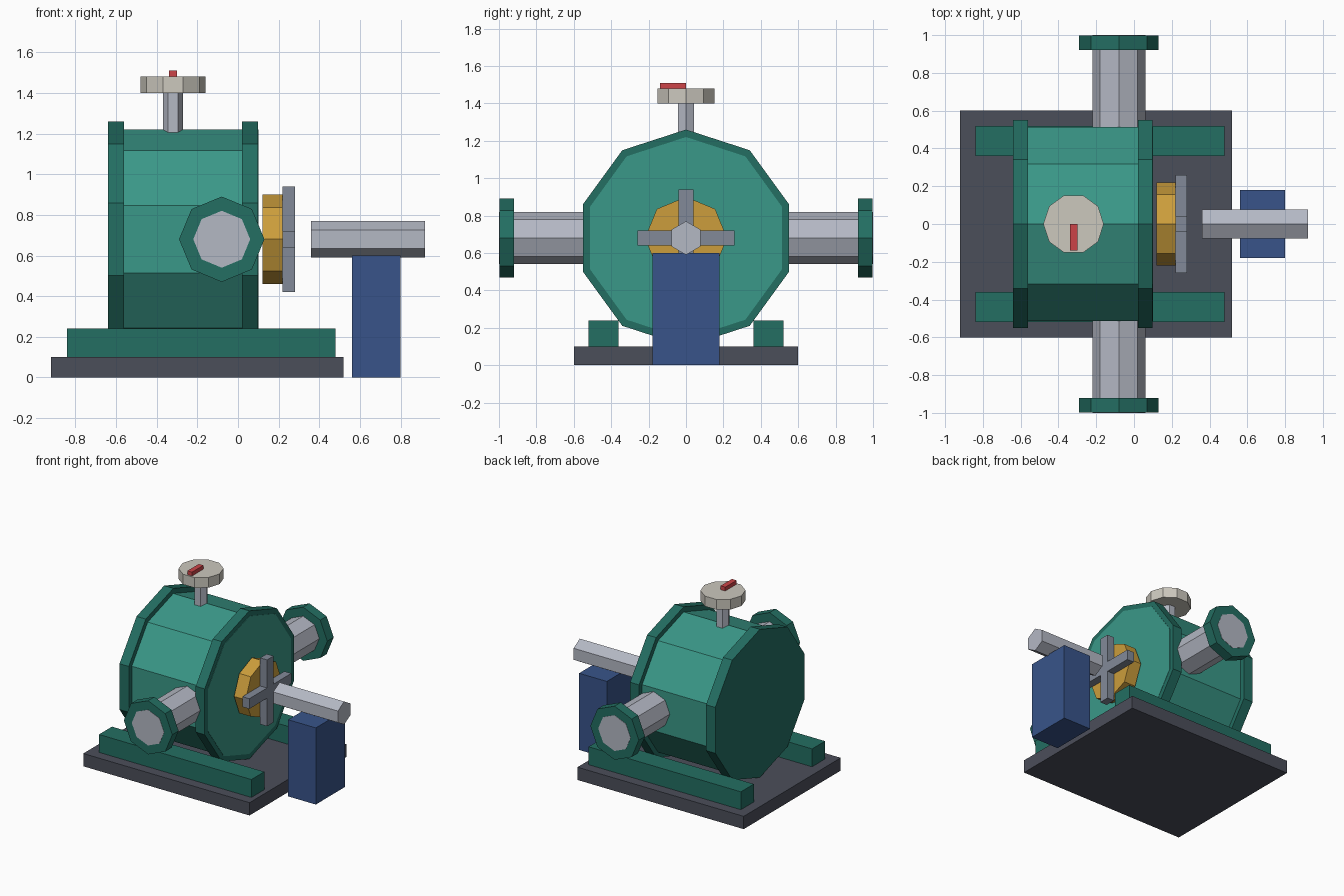
import bpy
import math

if "Cube" in bpy.data.objects:
    bpy.data.objects.remove(bpy.data.objects["Cube"])


def material(name, hex_code):
    """Flat material from an sRGB hex colour."""
    def lin(c):
        return c / 12.92 if c <= 0.04045 else ((c + 0.055) / 1.055) ** 2.4
    m = bpy.data.materials.new(name)
    rgb = [lin(int(hex_code[i:i + 2], 16) / 255) for i in (0, 2, 4)]
    m.diffuse_color = (*rgb, 1)
    m.use_nodes = True
    m.node_tree.nodes["Principled BSDF"].inputs["Base Color"].default_value = m.diffuse_color
    return m


CHARCOAL = material("charcoal", "4B4E5A")
DARK_GREEN = material("dark_green", "236E62")
TEAL = material("teal", "3A9888")
STEEL = material("steel", "B4B8C4")
GOLD = material("gold", "CC9E3C")
GREY = material("grey", "828A98")
BLUE = material("blue", "38548A")
RED = material("red", "CC4448")
IVORY = material("ivory", "CCC8BE")


def mesh_object(name, verts, faces, mat):
    me = bpy.data.meshes.new(name)
    me.from_pydata(verts, [], faces)
    me.materials.append(mat)
    ob = bpy.data.objects.new(name, me)
    bpy.context.collection.objects.link(ob)
    return ob


def box(name, x, y, z, mat):
    """Box from (min, max) ranges."""
    verts = [(a, b, c) for a in x for b in y for c in z]
    faces = [(0, 1, 3, 2), (4, 6, 7, 5), (0, 4, 5, 1),
             (2, 3, 7, 6), (0, 2, 6, 4), (1, 5, 7, 3)]
    return mesh_object(name, verts, faces, mat)


def prism(name, axis, n, r, span, centre, mat):
    """Regular prism along an axis; centre is (y,z), (z,x) or (x,y).
    One corner points up (or to +x for a vertical prism)."""
    k = "xyz".index(axis)
    phase = math.pi / 2 if axis == "x" else 0
    verts = []
    for h in span:
        for i in range(n):
            a = phase + 2 * math.pi * i / n
            p = [0, 0, 0]
            p[k] = h
            p[(k + 1) % 3] = centre[0] + r * math.cos(a)
            p[(k + 2) % 3] = centre[1] + r * math.sin(a)
            verts.append(p)
    faces = [tuple(reversed(range(n))), tuple(range(n, 2 * n))]
    faces += [(i, (i + 1) % n, n + (i + 1) % n, n + i) for i in range(n)]
    return mesh_object(name, verts, faces, mat)


AXIS_Z = 0.68  # height of the drum, pipe and shaft axes

# Base plate and the two mounting rails
box("base_plate", (-0.92, 0.52), (-0.6, 0.6), (0, 0.1), CHARCOAL)
for side, y in (("front", (-0.52, -0.36)), ("back", (0.36, 0.52))):
    box(side + "_rail", (-0.84, 0.48), y, (0.1, 0.24), DARK_GREEN)

# Ten-sided drum; its right end shows inside the flange
prism("drum", "x", 10, 0.54, (-0.6, 0.10), (0, AXIS_Z), TEAL)
prism("left_drum_flange", "x", 10, 0.58, (-0.64, -0.56), (0, AXIS_Z), DARK_GREEN)
prism("right_drum_flange", "x", 10, 0.58, (0.02, 0.098), (0, AXIS_Z), DARK_GREEN)

# Side pipes with end flanges
for side, s in (("front", -1), ("back", 1)):
    prism(side + "_pipe", "y", 8, 0.14, sorted((0.4 * s, 1.0 * s)), (AXIS_Z, -0.08), STEEL)
    prism(side + "_pipe_flange", "y", 8, 0.21, sorted((0.92 * s, 0.998 * s)),
          (AXIS_Z, -0.08), DARK_GREEN)

# Gauge on top: stem, dial and pointer
prism("gauge_stem", "z", 6, 0.05, (1.18, 1.4), (-0.32, 0), STEEL)
prism("gauge_dial", "z", 10, 0.16, (1.4, 1.48), (-0.32, 0), IVORY)
box("gauge_pointer", (-0.34, -0.30), (-0.14, 0), (1.48, 1.51), RED)

# Gold seal disc and crossed vanes
prism("seal_disc", "x", 8, 0.22, (0.12, 0.22), (0, AXIS_Z), GOLD)
box("vertical_vane", (0.22, 0.28), (-0.04, 0.04), (0.42, 0.94), GREY)
for side, y in (("front", (-0.26, -0.04)), ("back", (0.04, 0.26))):
    box(side + "_vane", (0.22, 0.28), y, (0.64, 0.72), GREY)

# Hexagonal drive shaft on its bearing post
prism("drive_shaft", "x", 6, 0.09, (0.36, 0.92), (0, AXIS_Z), STEEL)
box("bearing_post", (0.56, 0.80), (-0.18, 0.18), (0, 0.60), BLUE)
